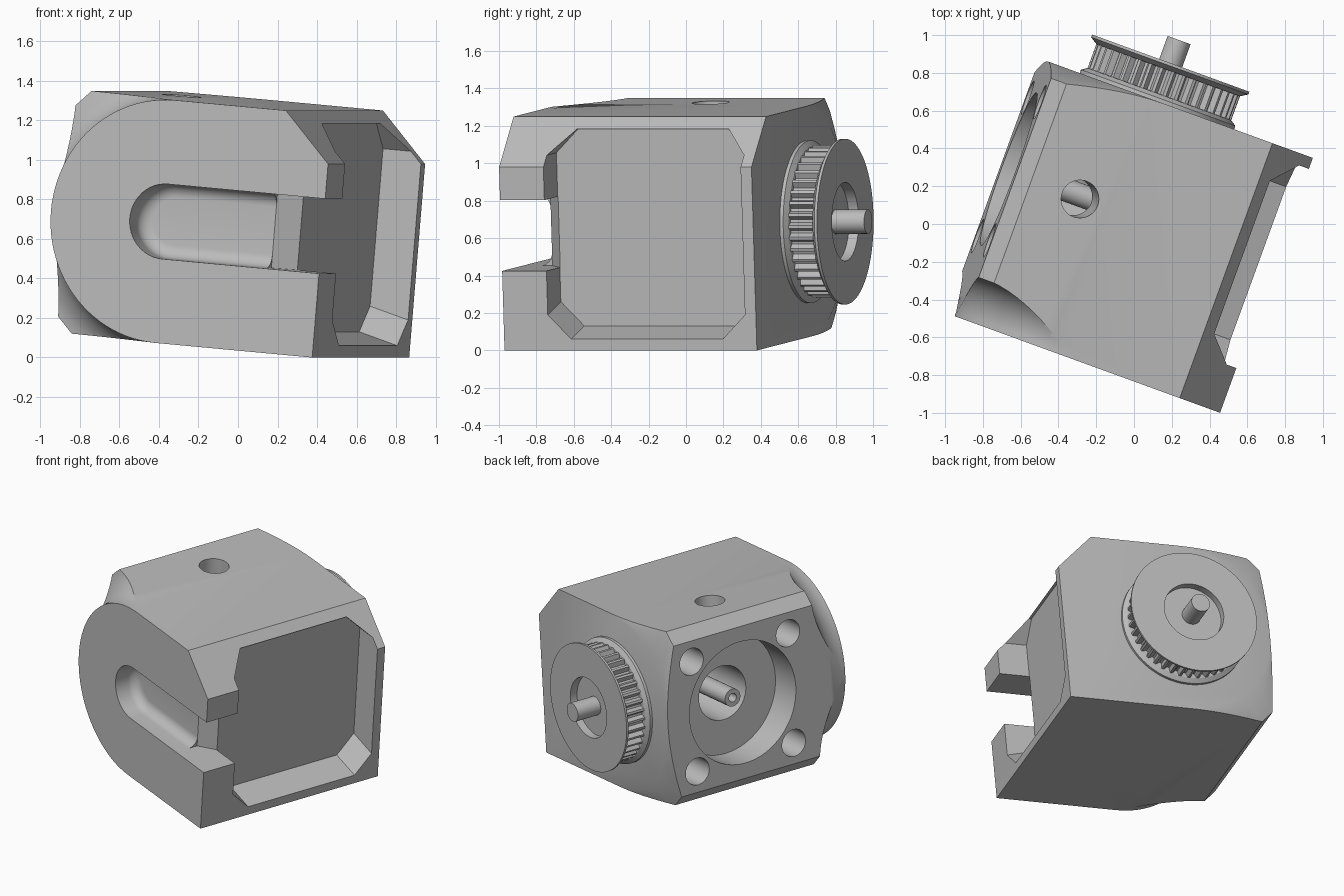
import bpy, bmesh
from math import sin, cos, pi, radians, sqrt
from mathutils import Matrix, Vector

if "Cube" in bpy.data.objects:
    bpy.data.objects.remove(bpy.data.objects["Cube"])

# Local frame: u across, v front to back, w up; turned and tilted into place
FRAME = (Matrix.Translation((-0.37, -0.699, 0.688))
         @ Matrix.Rotation(radians(-20), 4, 'Z') @ Matrix.Rotation(radians(5), 4, 'Y'))
R, RIGHT, BACK = 0.6165, 0.85, 1.436

grey = bpy.data.materials.new("machined grey")
grey.use_nodes = True
COLOUR = (0.5, 0.5, 0.5, 1)
grey.diffuse_color = COLOUR
grey.node_tree.nodes["Principled BSDF"].inputs["Base Color"].default_value = COLOUR


def place(axis, pos, a, b):
    """Point at pos along an axis, with a, b the other two coordinates."""
    return {'u': (pos, a, b), 'v': (a, pos, b), 'w': (a, b, pos)}[axis]


def flat(axis, pos, points):
    return [place(axis, pos, a, b) for a, b in points]


def circle(axis, pos, r, centre=(0, 0), n=64):
    return flat(axis, pos, [(centre[0] + r * cos(2 * pi * i / n),
                             centre[1] + r * sin(2 * pi * i / n)) for i in range(n)])


def loft(name, rings):
    """Closed solid skinned through rings of equal point count."""
    bm = bmesh.new()
    rows = [[bm.verts.new(p) for p in ring] for ring in rings]
    n = len(rows[0])
    for low, high in zip(rows, rows[1:]):
        for i in range(n):
            j = (i + 1) % n
            bm.faces.new((low[i], low[j], high[j], high[i]))
    bm.faces.new(rows[0])
    bm.faces.new(rows[-1])
    bmesh.ops.recalc_face_normals(bm, faces=bm.faces[:])
    mesh = bpy.data.meshes.new(name)
    bm.to_mesh(mesh)
    bm.free()
    obj = bpy.data.objects.new(name, mesh)
    bpy.context.collection.objects.link(obj)
    mesh.materials.append(grey)
    return obj


def prism(name, axis, start, end, points):
    return loft(name, [flat(axis, start, points), flat(axis, end, points)])


def drill(axis, start, end, r, centre):
    return loft("drill", [circle(axis, start, r, centre), circle(axis, end, r, centre)])


def cut(target, cutter):
    """Subtract the cutter, bake the result and discard the cutter."""
    mod = target.modifiers.new("cut", 'BOOLEAN')
    mod.operation, mod.solver, mod.object = 'DIFFERENCE', 'EXACT', cutter
    bpy.context.view_layer.update()
    graph = bpy.context.evaluated_depsgraph_get()
    mesh = bpy.data.meshes.new_from_object(target.evaluated_get(graph))
    target.modifiers.clear()
    target.data = mesh
    bpy.data.objects.remove(cutter)


def half_ring(profile, n=48):
    """Sweep an (r, v) section around the left half of the v axis."""
    rings = []
    for i in range(n + 1):
        t = pi / 2 + pi * i / n
        rings.append([(r * cos(t), v, r * sin(t)) for r, v in profile])
    return loft("corner_cutter", rings)


# Housing block, chamfered at the left edges and the upper right edge
c = 0.08
housing = prism("housing", 'v', 0, BACK, [
    (RIGHT, -R), (RIGHT, R - 0.25), (RIGHT - 0.25, R), (c - R, R),
    (-R, R - c), (-R, c - R), (c - R, -R)])

# Rounded front end, flaring back into the square block
f, edge = 0.24, R - 0.0005
flare = [(edge + f - f * cos(pi / 2 * i / 12), f * sin(pi / 2 * i / 12)) for i in range(13)]
cut(housing, half_ring([(edge, -0.1)] + flare + [(1.3, f), (1.3, -0.1)]))

# Rounded back end with a steep conical edge
cut(housing, half_ring([(edge, BACK + 0.1), (edge, BACK), (edge + 0.22, BACK - 0.086),
                        (1.3, BACK - 0.086), (1.3, BACK + 0.1)]))

# Side pocket with clipped corners and a sloping bottom
v0, v1, h, k, floor = 0.252, 1.374, 0.556, 0.13, 0.64
outline = [(v0 + k, h), (v1 - k, h), (v1, h - k), (v1, k - h),
           (v1 - k, -h), (v0 + k, -h), (v0, k - h), (v0, h - k)]
inner = [(a, b + 0.052 if b < 0 else b) for a, b in outline]
outer = [(a, b - 0.037 if b < 0 else b) for a, b in outline]
cut(housing, loft("pocket", [flat('u', floor, inner), flat('u', 1.0, outer)]))


# Front slot with a filleted floor
def stadium(v, r, end=0.54, n=24):
    arc = [(r * cos(pi / 2 + pi * i / n), r * sin(pi / 2 + pi * i / n)) for i in range(n + 1)]
    return flat('v', v, [(end, r)] + arc + [(end, -r)])


s, depth, fr = 0.19, 0.17, 0.07
steps = [pi / 2 * i / 8 for i in range(9)]
cut(housing, loft("slot", [stadium(-0.1, s)] + [
    stadium(depth - fr + fr * sin(t), s - fr + fr * cos(t)) for t in steps]))

# Slot mouth sloping into the pocket
cut(housing, prism("slot_mouth", 'w', -s, s, [
    (0.53, -0.1), (0.53, depth), (floor + 0.01, v0 + 0.01), (1.0, v0 + 0.01), (1.0, -0.1)]))

# Motor bore, inner recess, bolt holes and top access hole
mid = 0.83
cut(housing, drill('u', -0.8, -0.38, 0.43, (mid, 0)))
cut(housing, drill('u', -0.5, 0.1, 0.19, (mid, 0)))
for dv in (-0.39, 0.39):
    for w in (-0.39, 0.39):
        cut(housing, drill('u', -0.8, -0.3, 0.095, (mid + dv, w)))
cut(housing, drill('w', 0.1, 0.8, 0.1, (-0.26, 0.81)))

# Inner shaft with a centre hole
inner_shaft = loft("inner_shaft", [circle('u', u, r, (mid, 0), 32) for u, r in (
    (0.12, 0.062), (-0.5, 0.062), (-0.5, 0.03), (-0.42, 0.03))])

# Toothed pulley with two flanges and a recessed outer face
TEETH = 40
N = TEETH * 4


def toothed(v):
    ring = []
    for i in range(N):
        r, t = (0.405 if i % 4 < 2 else 0.375), 2 * pi * i / N
        ring.append((r * cos(t), v, r * sin(t)))
    return ring


def disc(v, r):
    return circle('v', v, r, n=N)


pulley = loft("pulley", [
    disc(BACK - 0.01, 0.435), disc(1.455, 0.435), disc(1.475, 0.405),
    toothed(1.476), toothed(1.61),
    disc(1.611, 0.405), disc(1.635, 0.443), disc(1.65, 0.443),
    disc(1.65, 0.21), disc(1.595, 0.21)])

# Drive shaft through the pulley
drive_shaft = loft("drive_shaft", [circle('v', v, 0.065, n=32) for v in (1.5, 1.78)])

# Smooth the curved faces and set every part in place
for obj in (housing, inner_shaft, pulley, drive_shaft):
    bpy.ops.object.select_all(action='DESELECT')
    obj.select_set(True)
    bpy.context.view_layer.objects.active = obj
    bpy.ops.object.shade_smooth_by_angle(angle=radians(28))
    obj.matrix_world = FRAME
